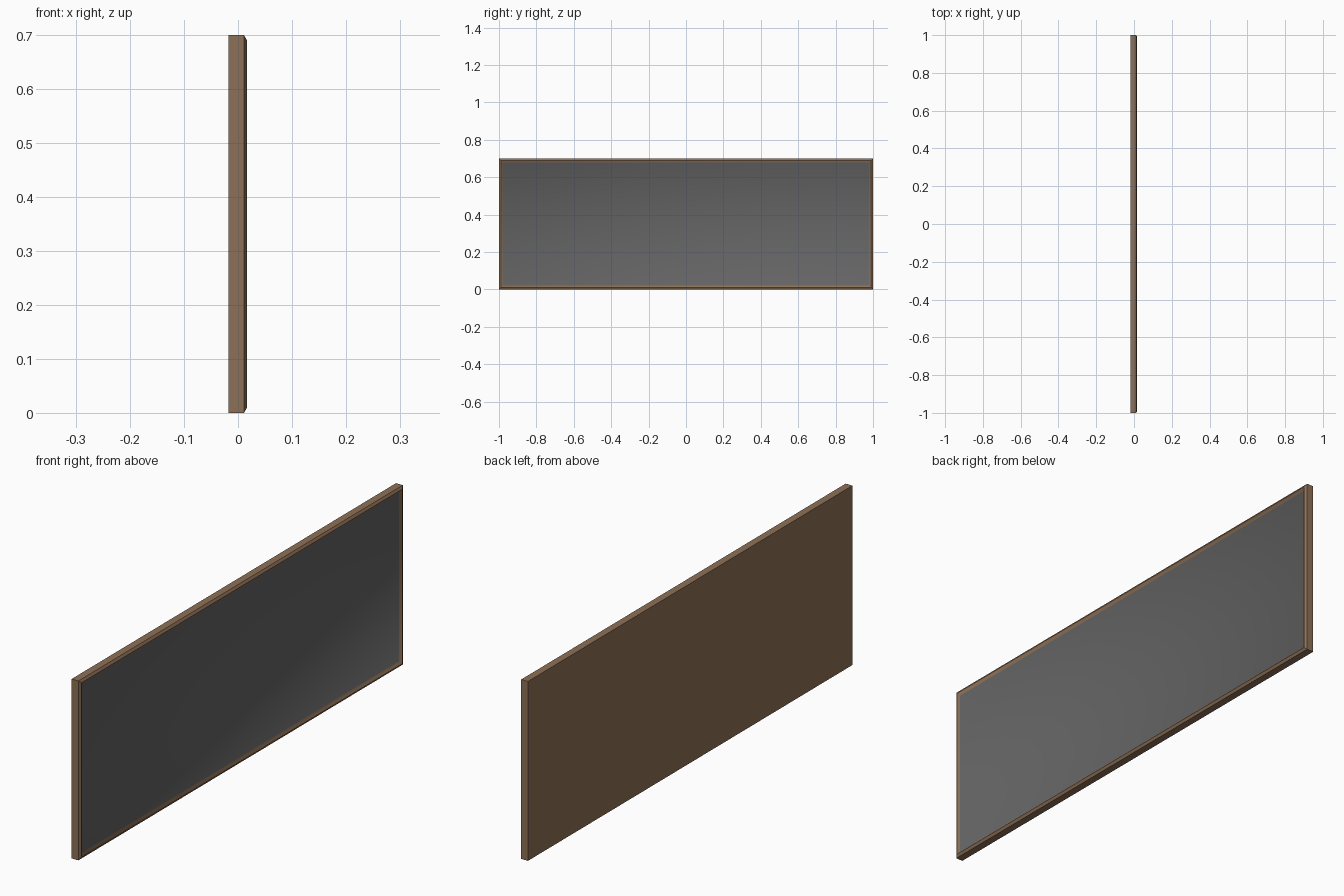
import bpy
import bmesh

if "Cube" in bpy.data.objects:
    bpy.data.objects.remove(bpy.data.objects["Cube"])


def material(name, rgb):
    m = bpy.data.materials.new(name)
    m.diffuse_color = (*rgb, 1)
    m.use_nodes = True
    m.node_tree.nodes["Principled BSDF"].inputs["Base Color"].default_value = m.diffuse_color
    return m


wood = material("wood_brown", (0.27, 0.165, 0.095))
dark = material("panel_grey", (0.13, 0.13, 0.13))

# Frame profile from back to panel: (inset from outer edge, x depth)
profile = [(0.0, -0.018), (0.0, 0.011), (0.01, 0.017), (0.02, 0.009)]

bm = bmesh.new()


def ring(inset, x):
    y, lo, hi = 1 - inset, inset, 0.7 - inset
    return [bm.verts.new((x, a, b)) for a, b in ((-y, lo), (y, lo), (y, hi), (-y, hi))]


rings = [ring(*p) for p in profile]

# Solid back, sides, outer chamfer and inner slope of the frame
bm.faces.new(reversed(rings[0]))
for a, b in zip(rings, rings[1:]):
    for i in range(4):
        j = (i + 1) % 4
        face = bm.faces.new((a[i], a[j], b[j], b[i]))
        face.smooth = b is rings[-1]

# Recessed dark panel, blended softly into the frame's inner slope
panel = bm.faces.new(rings[-1])
panel.material_index = 1
panel.smooth = True

mesh = bpy.data.meshes.new("framed_panel")
bm.to_mesh(mesh)
bm.free()
mesh.materials.append(wood)
mesh.materials.append(dark)
board = bpy.data.objects.new("framed_panel", mesh)
bpy.context.collection.objects.link(board)
